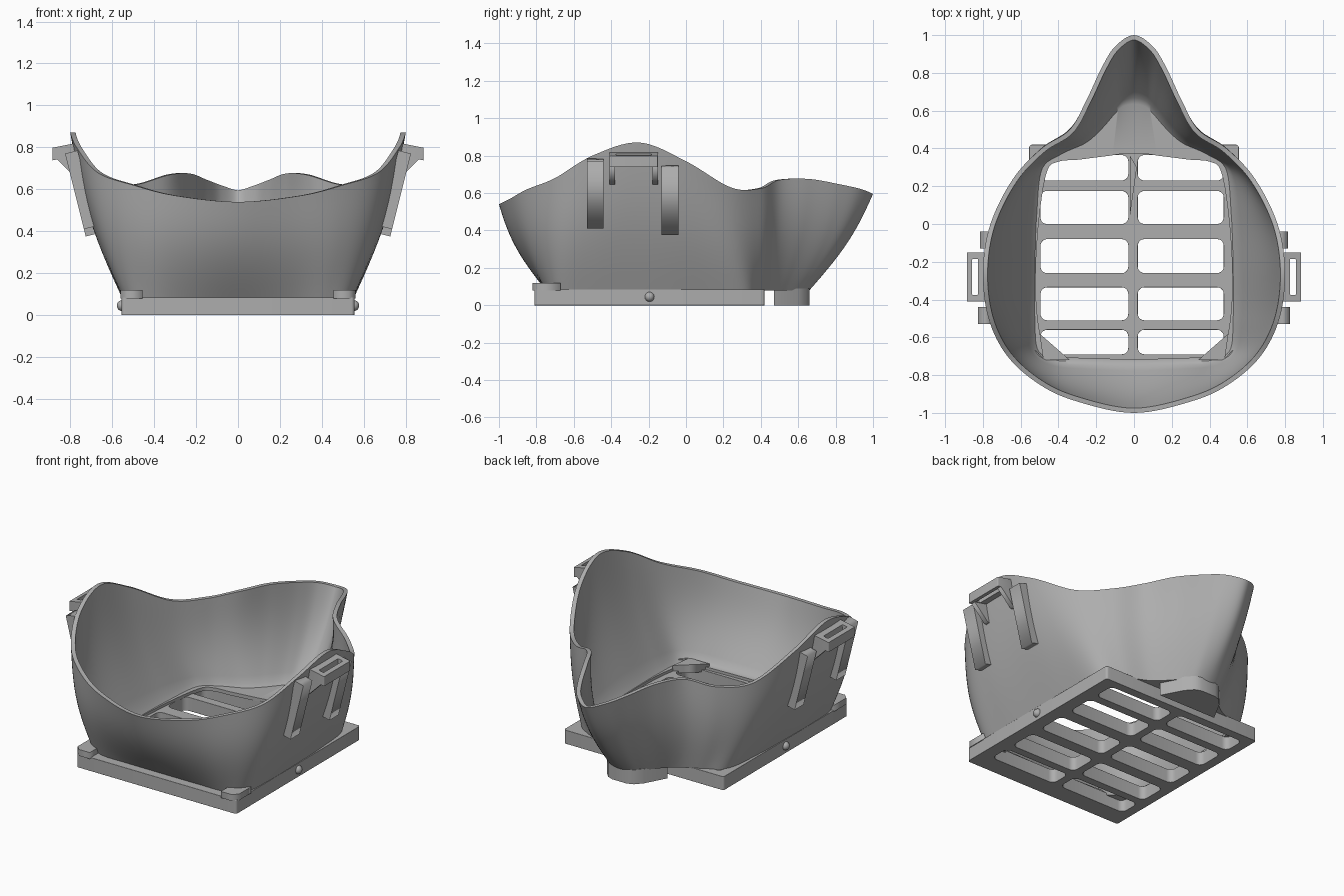
import bpy, bmesh, math
from mathutils import Vector

if "Cube" in bpy.data.objects:
    bpy.data.objects.remove(bpy.data.objects["Cube"])

grey = bpy.data.materials.new("plain grey")
grey.use_nodes = True
COLOUR = (0.42, 0.42, 0.42, 1)
grey.diffuse_color = COLOUR
grey.node_tree.nodes["Principled BSDF"].inputs["Base Color"].default_value = COLOUR


def finish(name, bm, mirror=False, bevel=0, smooth=True):
    bmesh.ops.recalc_face_normals(bm, faces=bm.faces)
    mesh = bpy.data.meshes.new(name)
    bm.to_mesh(mesh)
    bm.free()
    mesh.materials.append(grey)
    obj = bpy.data.objects.new(name, mesh)
    bpy.context.collection.objects.link(obj)
    if bevel:
        mod = obj.modifiers.new("Bevel", "BEVEL")
        mod.width, mod.segments, mod.limit_method = bevel, 2, "ANGLE"
        mod.angle_limit = math.radians(50)
    if mirror:
        obj.modifiers.new("Mirror", "MIRROR")
    if smooth:
        bpy.ops.object.select_all(action="DESELECT")
        obj.select_set(True)
        bpy.context.view_layer.objects.active = obj
        bpy.ops.object.shade_smooth_by_angle(angle=math.radians(40))
    return obj


def prism(loops, low, high, along_y=False, shear=0):
    """Extrude a flat outline, with any further loops cut as holes."""
    curve = bpy.data.curves.new("outline", "CURVE")
    curve.dimensions, curve.fill_mode = "2D", "BOTH"
    curve.extrude = (high - low) / 2
    for loop in loops:
        spline = curve.splines.new("POLY")
        spline.points.add(len(loop) - 1)
        for point, (x, y) in zip(spline.points, loop):
            point.co = (x, y, 0, 1)
        spline.use_cyclic_u = True
    helper = bpy.data.objects.new("outline", curve)
    mesh = bpy.data.meshes.new_from_object(helper)
    bm = bmesh.new()
    bm.from_mesh(mesh)
    bpy.data.objects.remove(helper)
    bpy.data.curves.remove(curve)
    bpy.data.meshes.remove(mesh)
    bmesh.ops.remove_doubles(bm, verts=bm.verts, dist=0.0005)
    for v in bm.verts:
        x, y, z = v.co
        z += (low + high) / 2
        v.co = (x, z, y) if along_y else (x, y, z + shear * (x - 0.8))
    return bm


def rounded(x0, x1, y0, y1, r):
    corners = [(x1 - r, y1 - r), (x0 + r, y1 - r), (x0 + r, y0 + r), (x1 - r, y0 + r)]
    return [(cx + r * math.cos(a), cy + r * math.sin(a))
            for i, (cx, cy) in enumerate(corners)
            for a in [(i + k / 5) * math.pi / 2 for k in range(6)]]


# Slotted base plate
slots = []
for y0, y1 in [(0.23, 0.365), (0, 0.175), (-0.26, -0.08), (-0.51, -0.335), (-0.69, -0.56)]:
    for x0, x1 in [(-0.495, -0.03), (0.02, 0.475)]:
        slots.append(rounded(x0, x1, y0, y1, 0.035))
finish("base_plate", prism([rounded(-0.555, 0.555, -0.81, 0.42, 0.015)] + slots, 0, 0.085),
       bevel=0.006)

# Face shell: rim, foot and floor opening sampled from back to front on one side
SIDE = [
    ((0, 1, .595), (0, .66), (0, .37)),
    ((.1, .94, .62), (.07, .645), (.07, .37)),
    ((.17, .83, .645), (.12, .6), (.14, .36)),
    ((.25, .66, .675), (.19, .52), (.22, .35)),
    ((.34, .5, .67), (.27, .45), (.3, .34)),
    ((.49, .4, .625), (.4, .39), (.4, .33)),
    ((.64, .24, .63), (.51, .3), (.46, .28)),
    ((.76, 0, .77), (.54, .05), (.5, .05)),
    ((.8, -.25, .87), (.55, -.25), (.52, -.25)),
    ((.77, -.5, .8), (.55, -.5), (.51, -.5)),
    ((.67, -.7, .68), (.53, -.68), (.47, -.67)),
    ((.5, -.85, .62), (.42, -.745), (.4, -.7)),
    ((.3, -.94, .57), (.25, -.75), (.24, -.71)),
    ((0, -1, .54), (0, -.75), (0, -.715)),
]
FOOT_Z, WALL, STEPS, LEVELS = 0.08, 0.025, 8, 14


def smooth_loop(column):
    """Mirror one column of the table and pass a closed smooth curve through it."""
    half = [Vector((*row[column], FOOT_Z)[:3]) for row in SIDE]
    pts = half + [Vector((-p.x, p.y, p.z)) for p in half[-2:0:-1]]
    out = []
    for i, b in enumerate(pts):
        a, c, d = pts[i - 1], pts[(i + 1) % len(pts)], pts[(i + 2) % len(pts)]
        for k in range(STEPS):
            t = k / STEPS
            out.append(0.5 * (2 * b + (c - a) * t + (2 * a - 5 * b + 4 * c - d) * t ** 2
                              + (3 * b - a - 3 * c + d) * t ** 3))
    return out


def inset(ring):
    result = []
    for i, p in enumerate(ring):
        tangent = ring[(i + 1) % len(ring)] - ring[i - 1]
        inward = Vector((tangent.y, -tangent.x, 0)).normalized()
        result.append(p + inward * WALL)
    return result


rim, foot, opening = (smooth_loop(c) for c in range(3))
outer = []
for level in range(LEVELS + 1):
    t = level / LEVELS
    ring = []
    for f, r in zip(foot, rim):
        out = Vector((r.x - f.x, r.y - f.y, 0)).normalized()
        ring.append(f.lerp(r, t) + out * 0.035 * math.sin(math.pi * t))
    outer.append(ring)
inner = [inset(ring) for ring in reversed(outer)]
raised = Vector((0, 0, 0.022))
inner[-1] = [p + raised for p in inner[-1]]
rings = [opening] + outer + inner + [[p + raised for p in opening]]
bm = bmesh.new()
grid = [[bm.verts.new(p) for p in ring] for ring in rings]
for j, ring in enumerate(grid):
    above = grid[(j + 1) % len(grid)]
    for i in range(len(ring)):
        n = (i + 1) % len(ring)
        bm.faces.new((ring[i], ring[n], above[n], above[i]))
finish("face_shell", bm)

# Nose block beneath the shell
right_edge = [(0.2, 0.47), (0.13, 0.6), (0.09, 0.645), (0.05, 0.66)]
finish("nose_block", prism([right_edge + [(-x, y) for x, y in reversed(right_edge)]], 0, 0.09))

# Front corner tabs, inner corner gussets and centre fin
tab = [(0.455, -0.82), (0.53, -0.82), (0.56, -0.79), (0.56, -0.67), (0.52, -0.67), (0.455, -0.74)]
finish("corner_tab", prism([tab], 0.08, 0.12), mirror=True, smooth=False)
gusset = [(0.5, -0.58), (0.34, -0.72), (0.48, -0.72)]
finish("corner_gusset", prism([gusset], 0.07, 0.12), mirror=True, smooth=False)
finish("centre_fin", prism([[(-0.02, 0.05), (0.015, 0.3), (-0.02, 0.36)]], 0.06, 0.1), smooth=False)

# Round side pins
bm = bmesh.new()
bmesh.ops.create_uvsphere(bm, u_segments=20, v_segments=12, radius=0.026)
bmesh.ops.translate(bm, verts=bm.verts, vec=(0.552, -0.195, 0.045))
finish("side_pin", bm, mirror=True)

# Strap guide ribs on both sides
for name, y, drop in [("front_rib", -0.53, 0), ("rear_rib", -0.13, 0.035)]:
    rib = [(0.825, 0.77), (0.765, 0.785), (0.675, 0.425), (0.735, 0.41)]
    finish(name, prism([[(x - drop * 0.25, z - drop) for x, z in rib]], y, y + 0.09, along_y=True),
           mirror=True, smooth=False)

# Strap loop with its two supporting arms
finish("strap_loop", prism([rounded(0.775, 0.885, -0.41, -0.15, 0.005),
                            rounded(0.825, 0.857, -0.375, -0.185, 0.005)],
                           0.755, 0.815, shear=-0.2), mirror=True, smooth=False)
for name, y in [("front_loop_arm", -0.41), ("rear_loop_arm", -0.18)]:
    arm = [(0.87, 0.75), (0.775, 0.785), (0.735, 0.64), (0.77, 0.65)]
    finish(name, prism([arm], y, y + 0.03, along_y=True), mirror=True, smooth=False)
